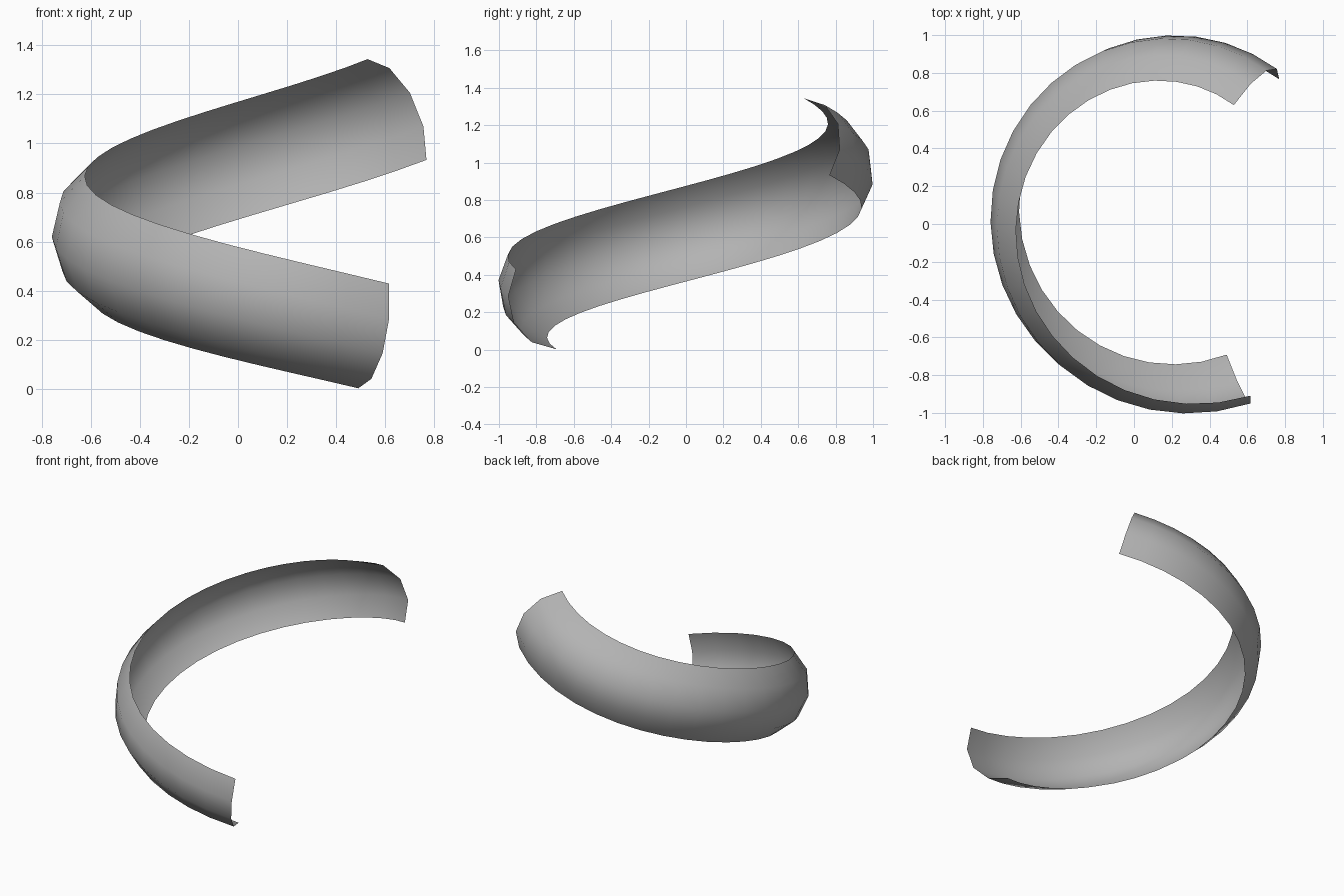
import bpy, bmesh
from math import sin, cos, radians

if "Cube" in bpy.data.objects:
    bpy.data.objects.remove(bpy.data.objects["Cube"])

AXIS = (0.243, 0.06)     # centre of the spiral
STEPS, ACROSS = 24, 4    # segments along the sweep and across the band
ARC_R = 0.286            # radius of the cross-section arc


def lerp(a, b, t):
    return a + (b - a) * t


def section(bm, t):
    """One 120 degree arc, rolled, leaned and placed at fraction t of the spiral."""
    ang = radians(lerp(-69.7, -304, t))
    rho = lerp(0.791, 0.632, t)
    zc = lerp(0.286, 1.07, t) - 0.06 * t * (1 - t)
    lean = lerp(0.10, 0.29, t)
    roll = lerp(-30, 30, t)
    row = []
    for i in range(ACROSS + 1):
        p = radians(roll - 60 + 120 * i / ACROSS)
        r, h = rho + ARC_R * cos(p), ARC_R * sin(p)
        s = h * sin(lean)
        row.append(bm.verts.new((AXIS[0] + r * cos(ang) - s * sin(ang),
                                 AXIS[1] + r * sin(ang) + s * cos(ang),
                                 zc + h * cos(lean))))
    return row


# Twisting curved band swept along a shrinking spiral
bm = bmesh.new()
rows = [section(bm, k / STEPS) for k in range(STEPS + 1)]
for a, b in zip(rows, rows[1:]):
    for i in range(ACROSS):
        f = bm.faces.new((a[i], a[i + 1], b[i + 1], b[i]))
        f.smooth = True
# Face normals point away from the spiral axis
bm.normal_update()
bm.faces.ensure_lookup_table()
mid = bm.faces[len(bm.faces) // 2]
c = mid.calc_center_median()
if mid.normal.x * (c.x - AXIS[0]) + mid.normal.y * (c.y - AXIS[1]) < 0:
    bmesh.ops.reverse_faces(bm, faces=bm.faces[:])
mesh = bpy.data.meshes.new("spiral_band")
bm.to_mesh(mesh)
bm.free()
bpy.context.collection.objects.link(bpy.data.objects.new("spiral_band", mesh))

# Dark grey finish
grey = bpy.data.materials.new("dark_grey")
grey.diffuse_color = (0.45, 0.45, 0.45, 1)
grey.use_nodes = True
grey.node_tree.nodes["Principled BSDF"].inputs["Base Color"].default_value = grey.diffuse_color
mesh.materials.append(grey)
